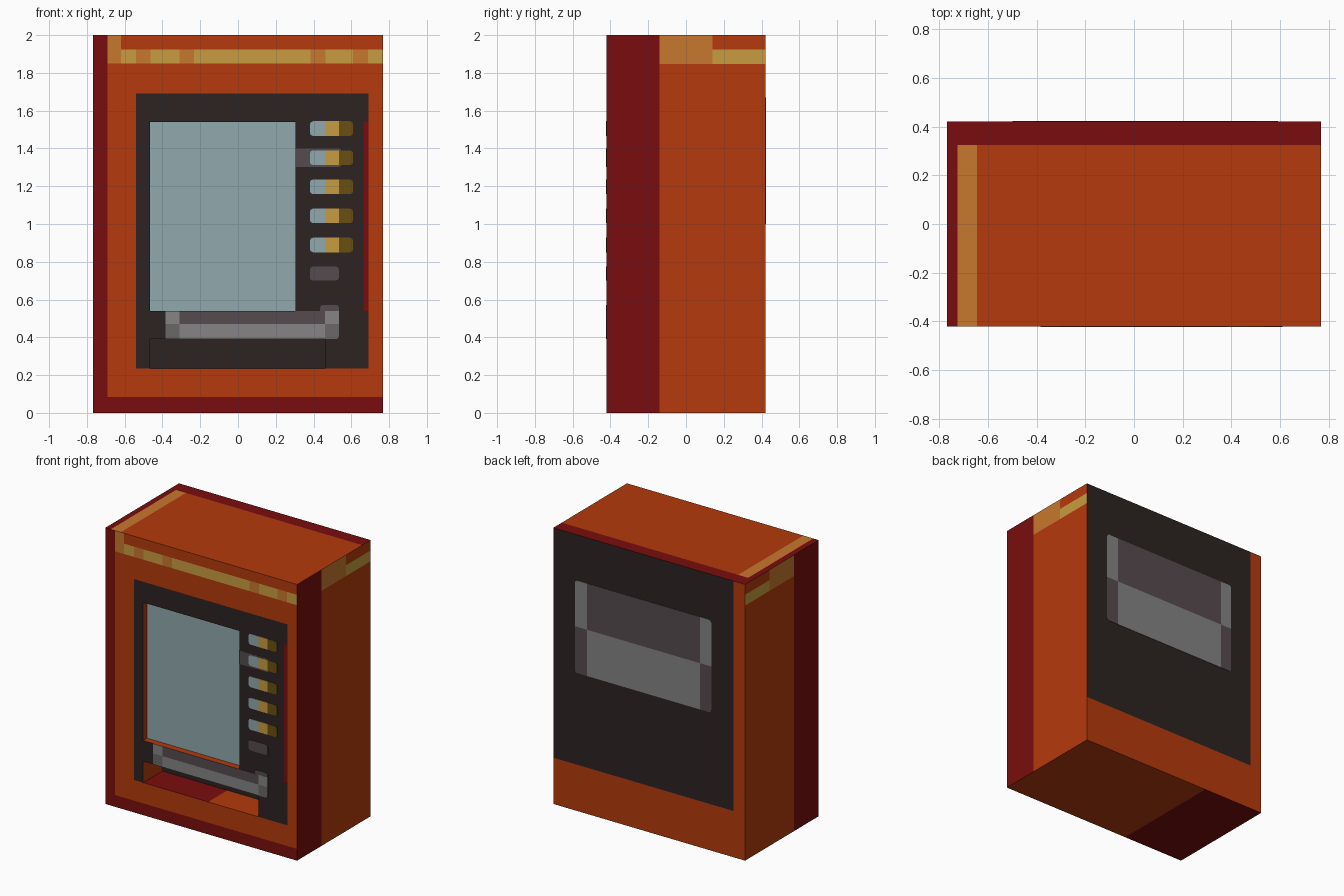
import bpy, bmesh
from mathutils import Vector

if "Cube" in bpy.data.objects:
    bpy.data.objects.remove(bpy.data.objects["Cube"], do_unlink=True)

HX, HY, H = 0.768, 0.421, 2.0


# Flat colours, given as sRGB bytes and stored linear
def linear(c):
    c /= 255
    return c / 12.92 if c <= 0.04045 else ((c + 0.055) / 1.055) ** 2.4


COLOURS = {
    "orange": (181, 58, 12), "dark_red": (122, 13, 14), "amber": (200, 120, 45),
    "yellow": (200, 156, 65), "charcoal": (44, 35, 34), "glass_blue": (145, 168, 174),
    "light_grey": (134, 132, 132), "purple_grey": (86, 75, 80),
    "olive": (105, 78, 18), "mid_grey": (107, 103, 105),
}
MATS = {}
for name, rgb in COLOURS.items():
    mat = bpy.data.materials.new(name)
    mat.use_nodes = True
    col = [linear(c) for c in rgb] + [1]
    mat.diffuse_color = col
    bsdf = mat.node_tree.nodes["Principled BSDF"]
    bsdf.inputs["Base Color"].default_value = col
    bsdf.inputs["Roughness"].default_value = 0.8
    MATS[name] = mat
INDEX = {name: i for i, name in enumerate(COLOURS)}

# Painted areas of the cabinet: side, low corner, high corner, colour (later wins)
SIDES = {"front": (1, -1), "back": (1, 1), "left": (0, 1), "right": (0, -1),
         "top": (2, 1), "bottom": (2, -1)}
PAINT = [
    ("front", (-HX, 0), (-0.69, H), "dark_red"),
    ("front", (-HX, 0), (HX, 0.085), "dark_red"),
    ("front", (-0.69, 1.85), (HX, 1.925), "yellow"),
    ("front", (-0.69, 1.85), (-0.62, H), "amber"),
    ("front", (-0.54, 0.235), (0.69, 1.69), "charcoal"),
    ("front", (0.665, 0.54), (0.69, 1.54), "dark_red"),
    ("back", (-0.675, 0.335), (HX, H), "charcoal"),
    ("top", (-HX, -HY), (-0.725, HY), "dark_red"),
    ("top", (-0.725, -HY), (-0.645, HY), "amber"),
    ("top", (-HX, 0.325), (HX, HY), "dark_red"),
    ("bottom", (-HX, -HY), (-0.275, HY), "dark_red"),
]
for x in (-0.54, -0.31, 0.385, 0.61):
    PAINT.append(("front", (x, 1.85), (x + 0.077, 1.925), "amber"))
for side in ("left", "right"):
    PAINT += [(side, (-HY, 0), (-0.14, H), "dark_red"),
              (side, (-0.14, 1.847), (0.14, H), "amber"),
              (side, (0.14, 1.847), (HY, 1.925), "yellow")]

# Recesses in the front: low corner, high corner, depth, colour of the rear face
WINDOW = ((-0.465, 0.54), (0.305, 1.54), 0.045, "glass_blue")
SLOT = ((-0.465, 0.235), (0.46, 0.39), 0.22, "charcoal")
FLOOR_SPLIT = 0.056


def inside(p, lo, hi, eps=1e-4):
    return all(a - eps <= c <= b + eps for c, a, b in zip(p, lo, hi))


def flat(co, axis):
    return [co[i] for i in range(3) if i != axis]


# Cabinet: one box, cut along the edges of its painted areas
bm = bmesh.new()
bmesh.ops.create_cube(bm, size=1)
for v in bm.verts:
    v.co = (v.co.x * 2 * HX, v.co.y * 2 * HY, (v.co.z + 0.5) * H)

cuts = {(0, FLOOR_SPLIT)}
areas = [(s, lo, hi) for s, lo, hi, _ in PAINT]
areas += [("front", r[0], r[1]) for r in (WINDOW, SLOT)]
for side, lo, hi in areas:
    axes = [i for i in range(3) if i != SIDES[side][0]]
    for corner in (lo, hi):
        cuts |= set(zip(axes, corner))
for axis, pos in sorted(cuts):
    if pos in (0, H) and axis == 2 or abs(pos) in (HX, HY):
        continue
    co, no = Vector(), Vector()
    co[axis], no[axis] = pos, 1
    geom = bm.verts[:] + bm.edges[:] + bm.faces[:]
    bmesh.ops.bisect_plane(bm, geom=geom, plane_co=co, plane_no=no, dist=1e-5)

bm.normal_update()
for f in bm.faces:
    f.material_index = INDEX["orange"]
    mid = f.calc_center_median()
    for side, lo, hi, colour in PAINT:
        axis, sign = SIDES[side]
        if f.normal[axis] * sign > 0.9 and inside(flat(mid, axis), lo, hi):
            f.material_index = INDEX[colour]

# Push the display window and delivery slot into the front
for lo, hi, depth, colour in (WINDOW, SLOT):
    bm.normal_update()
    faces = [f for f in bm.faces if f.normal.y < -0.9
             and inside(flat(f.calc_center_median(), 1), lo, hi)]
    new = bmesh.ops.extrude_face_region(bm, geom=faces)["geom"]
    moved = [g for g in new if isinstance(g, bmesh.types.BMVert)]
    bmesh.ops.translate(bm, verts=moved, vec=(0, depth, 0))
    old = [f for f in faces if f.is_valid]
    if old:
        bmesh.ops.delete(bm, geom=old, context="FACES")
    for f in bm.faces:
        mid = f.calc_center_median()
        if not inside(flat(mid, 1), lo, hi) or not -HY + 0.001 < mid.y < -HY + depth + 0.001:
            continue
        if mid.y > -HY + depth - 0.001:
            f.material_index = INDEX[colour]
        else:
            on_floor = colour == "charcoal" and mid.z < lo[1] + 0.001
            red = on_floor and mid.x < FLOOR_SPLIT
            f.material_index = INDEX["dark_red" if red else "orange"]
bmesh.ops.recalc_face_normals(bm, faces=bm.faces[:])
mesh = bpy.data.meshes.new("cabinet")
bm.to_mesh(mesh)
bm.free()
for name in COLOURS:
    mesh.materials.append(MATS[name])
bpy.context.collection.objects.link(bpy.data.objects.new("cabinet", mesh))


# Thin painted plates; the named corners (x sign, z sign) are rounded off
def plate(name, x0, x1, z0, z1, colour, corners=(), back=False, lift=0.003, r=0.018):
    bm = bmesh.new()
    bmesh.ops.create_cube(bm, size=1)
    cx, cz = (x0 + x1) / 2, (z0 + z1) / 2
    y = HY if back else -HY
    for v in bm.verts:
        v.co = (cx + v.co.x * (x1 - x0), y + v.co.y * lift * 2, cz + v.co.z * (z1 - z0))
    rim = []
    for e in bm.edges:
        a, b = (v.co for v in e.verts)
        if abs(a.y - b.y) > lift and (1 if a.x > cx else -1, 1 if a.z > cz else -1) in corners:
            rim.append(e)
    if rim:
        bmesh.ops.bevel(bm, geom=rim, offset=r, segments=2, profile=0.5, affect="EDGES")
    mesh = bpy.data.meshes.new(name)
    bm.to_mesh(mesh)
    bm.free()
    mesh.materials.append(MATS[colour])
    bpy.context.collection.objects.link(bpy.data.objects.new(name, mesh))


LEFT, RIGHT = ((-1, -1), (-1, 1)), ((1, -1), (1, 1))

# Rows of selection buttons
for i in range(5):
    z = 1.505 - i * 0.154
    plate(f"button_blue_{i}", 0.38, 0.46, z - 0.039, z + 0.039, "glass_blue", LEFT)
    plate(f"button_yellow_{i}", 0.46, 0.535, z - 0.039, z + 0.039, "yellow")
    plate(f"button_olive_{i}", 0.535, 0.61, z - 0.039, z + 0.039, "olive", RIGHT)
plate("button_backing", 0.305, 0.55, 1.302, 1.4, "purple_grey", RIGHT, lift=0.0015)
plate("coin_return", 0.38, 0.535, 0.7, 0.775, "purple_grey", LEFT + RIGHT)

# Delivery flap above the slot
plate("flap_left_upper", -0.385, -0.31, 0.47, 0.54, "light_grey")
plate("flap_left_lower", -0.385, -0.31, 0.39, 0.47, "mid_grey")
plate("flap_upper", -0.31, 0.46, 0.47, 0.54, "purple_grey")
plate("flap_lower", -0.31, 0.46, 0.39, 0.47, "light_grey")
plate("flap_right_upper", 0.46, 0.535, 0.47, 0.54, "light_grey")
plate("flap_right_lower", 0.46, 0.535, 0.39, 0.47, "mid_grey", ((1, -1),))
plate("flap_latch", 0.435, 0.535, 0.54, 0.57, "purple_grey", ((-1, 1), (1, 1)), r=0.012)

# Vent cover on the back
plate("vent_upper", -0.41, 0.497, 1.335, 1.67, "purple_grey", back=True)
plate("vent_lower", -0.41, 0.497, 1.0, 1.335, "light_grey", back=True)
for name, x0, x1, s in (("left", 0.497, 0.593, 1), ("right", -0.5, -0.41, -1)):
    plate(f"vent_{name}_upper", x0, x1, 1.335, 1.67, "light_grey", ((s, 1),), back=True)
    plate(f"vent_{name}_lower", x0, x1, 1.0, 1.335, "purple_grey", ((s, -1),), back=True)
